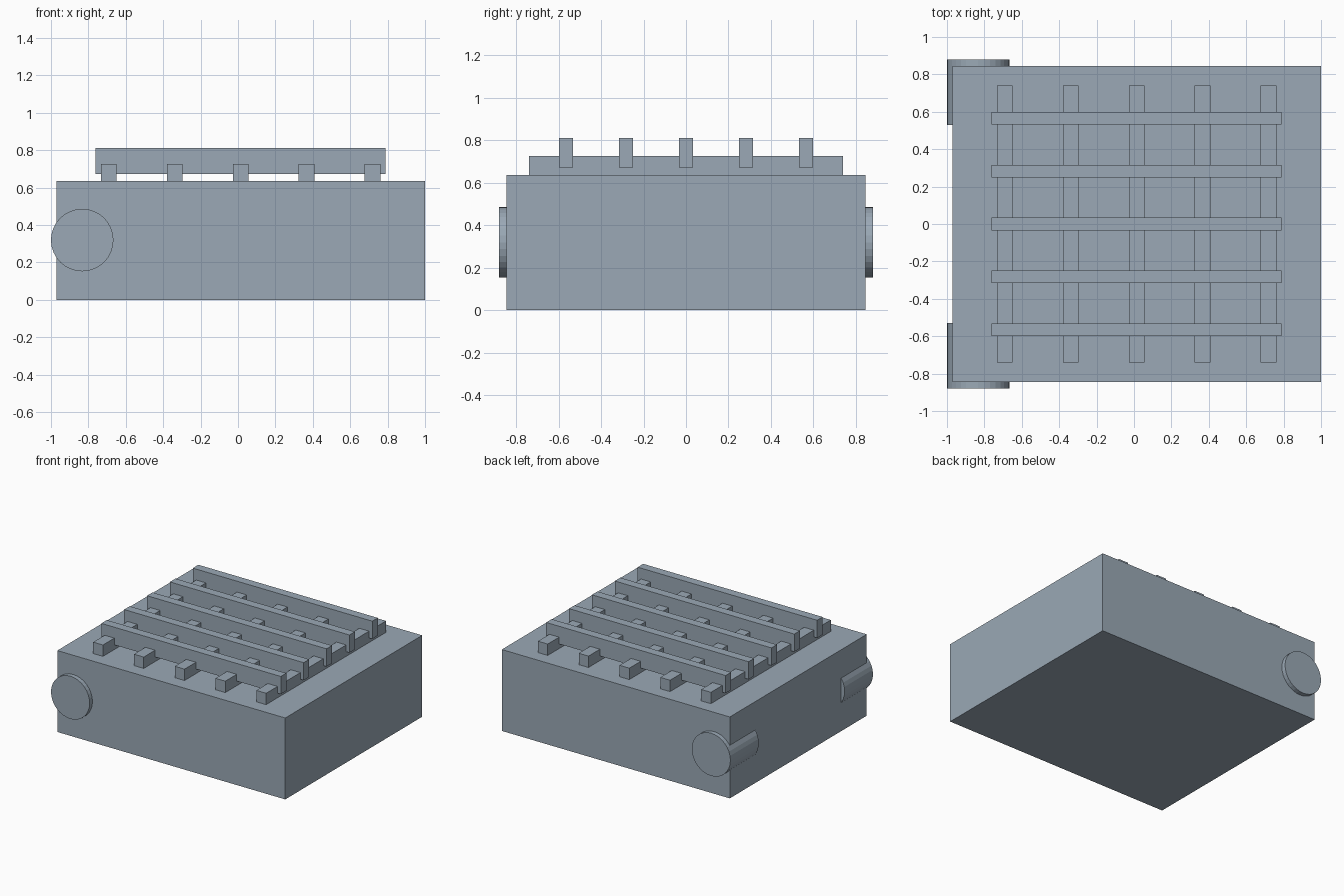
import bpy
import math

if "Cube" in bpy.data.objects:
    bpy.data.objects.remove(bpy.data.objects["Cube"])

# Slate grey for every part
slate = bpy.data.materials.new("slate_grey")
slate.diffuse_color = (0.325, 0.395, 0.465, 1)
slate.use_nodes = True
slate.node_tree.nodes["Principled BSDF"].inputs["Base Color"].default_value = slate.diffuse_color


def box(name, x0, x1, y0, y1, z0, z1):
    bpy.ops.mesh.primitive_cube_add(
        size=1, location=((x0 + x1) / 2, (y0 + y1) / 2, (z0 + z1) / 2))
    ob = bpy.context.object
    ob.name = name
    ob.scale = (x1 - x0, y1 - y0, z1 - z0)
    bpy.ops.object.transform_apply(location=False, rotation=False, scale=True)
    ob.data.materials.append(slate)


# Main block
box("body", -0.97, 1.0, -0.845, 0.845, 0, 0.636)

# Lower grate bars, running front to back and sunk into the block
for i in range(5):
    x = 0.014 + (i - 2) * 0.3525
    box(f"lower_bar_{i + 1}", x - 0.042, x + 0.042, -0.74, 0.74, 0.587, 0.725)

# Upper grate bars, running side to side and overlapping the lower ones
for i in range(5):
    y = (i - 2) * 0.2825
    box(f"upper_bar_{i + 1}", -0.762, 0.789, y - 0.034, y + 0.034, 0.672, 0.81)

# Round side knobs, poking out of the side and left faces
for label, side in (("front", -1), ("back", 1)):
    bpy.ops.mesh.primitive_cylinder_add(
        vertices=32, radius=0.167, depth=0.35,
        location=(-0.833, side * 0.705, 0.319), rotation=(math.pi / 2, 0, 0))
    knob = bpy.context.object
    knob.name = f"{label}_knob"
    knob.data.materials.append(slate)
